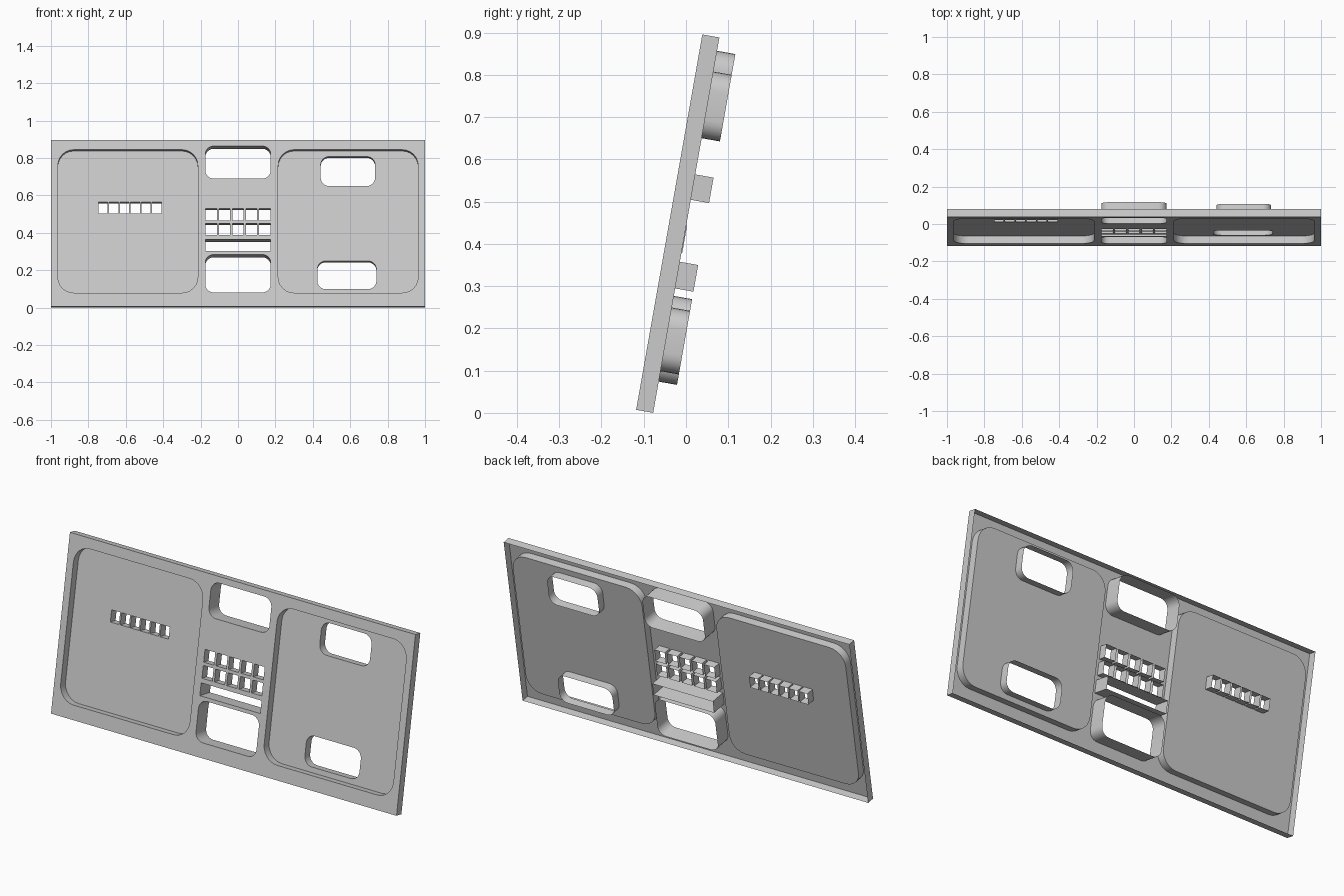
import bpy, bmesh
from math import radians, cos, sin, pi

if "Cube" in bpy.data.objects:
    bpy.data.objects.remove(bpy.data.objects["Cube"])

# Local frame of the leaning panel: x = across, y = up the slope, z = towards the front
TILT = radians(80)
ORIGIN = (0, -0.118, 0.0072)
RIM = 0.041      # depth of flange and pockets
DEEP = 0.085     # how far the long sleeves reach backwards


def rect(x0, x1, y0, y1, r=0.0, n=6):
    """Outline of a rectangle, optionally with rounded corners."""
    if r == 0:
        return [(x0, y0), (x1, y0), (x1, y1), (x0, y1)]
    centres = [(x1 - r, y1 - r), (x0 + r, y1 - r), (x0 + r, y0 + r), (x1 - r, y0 + r)]
    return [(cx + r * cos(pi / 2 * (k + i / n)), cy + r * sin(pi / 2 * (k + i / n)))
            for k, (cx, cy) in enumerate(centres) for i in range(n + 1)]


def row(x0, x1, y0, y1, count, gap):
    """Evenly spaced small slots."""
    w = (x1 - x0 - gap * (count - 1)) / count
    return [rect(x0 + i * (w + gap), x0 + i * (w + gap) + w, y0, y1) for i in range(count)]


def sheet(name, outline, depth, wall_depth, holes):
    """Thin sheet at a depth, an outer wall, and open sleeves behind each hole."""
    bm = bmesh.new()
    edges = []
    for loop, end in [(outline, wall_depth)] + holes:
        a = [bm.verts.new((x, y, -depth)) for x, y in loop]
        b = [bm.verts.new((x, y, -end)) for x, y in loop]
        for i in range(len(a)):
            j = (i + 1) % len(a)
            bm.faces.new((a[i], a[j], b[j], b[i]))
            edges.append(bm.edges.get((a[i], a[j])))
    fill = bmesh.ops.triangle_fill(bm, edges=edges, use_beauty=True, normal=(0, 0, 1))
    front = [f for f in fill["geom"] if isinstance(f, bmesh.types.BMFace)]
    bmesh.ops.recalc_face_normals(bm, faces=bm.faces[:])
    front[0].normal_update()
    if front[0].normal.z < 0:
        bmesh.ops.reverse_faces(bm, faces=bm.faces[:])
    mesh = bpy.data.meshes.new(name)
    bm.to_mesh(mesh)
    bm.free()
    ob = bpy.data.objects.new(name, mesh)
    bpy.context.collection.objects.link(ob)
    ob.location = ORIGIN
    ob.rotation_euler.x = TILT
    bpy.ops.object.select_all(action='DESELECT')
    ob.select_set(True)
    bpy.context.view_layer.objects.active = ob
    bpy.ops.object.shade_smooth_by_angle(angle=radians(30))
    return ob


left = rect(-0.963, -0.215, 0.073, 0.850, 0.085)
right = rect(0.215, 0.963, 0.073, 0.850, 0.085)

# Front panel with flange, large openings, slot rows and the long slot
centre_holes = [(rect(-0.175, 0.175, 0.693, 0.870, 0.045), DEEP),
                (rect(-0.175, 0.175, 0.075, 0.281, 0.045), DEEP),
                (rect(-0.175, 0.175, 0.299, 0.363), DEEP)]
centre_holes += [(s, RIM) for s in row(-0.173, 0.173, 0.466, 0.530, 5, 0.012)]
centre_holes += [(s, 0.043) for s in row(-0.173, 0.173, 0.386, 0.450, 5, 0.012)]
sheet("front_panel", rect(-1, 1, 0, 0.902), 0, RIM,
      centre_holes + [(left, 0.001), (right, 0.001)])

# Left pocket with a row of slots
sheet("left_pocket", left, RIM, 0,
      [(s, DEEP) for s in row(-0.747, -0.410, 0.512, 0.573, 6, 0.008)])

# Right pocket with two rounded openings
sheet("right_pocket", right, RIM, 0,
      [(rect(0.442, 0.733, 0.660, 0.820, 0.045), DEEP),
       (rect(0.424, 0.740, 0.100, 0.253, 0.045), DEEP)])
